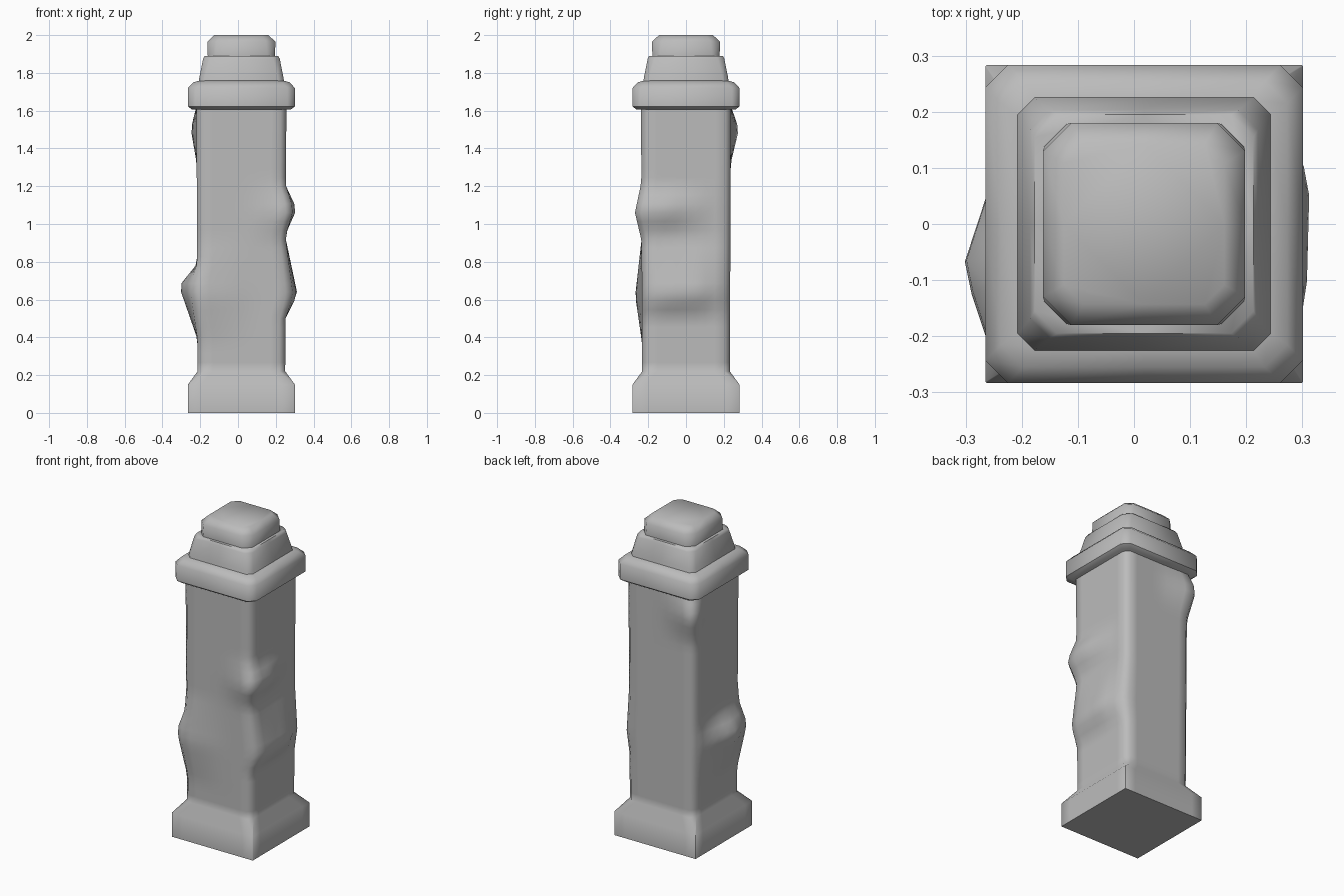
import bpy, bmesh, math
from mathutils import Vector

if "Cube" in bpy.data.objects:
    bpy.data.objects.remove(bpy.data.objects["Cube"], do_unlink=True)

CENTRE_X = 0.018

stone = bpy.data.materials.new("grey stone")
stone.use_nodes = True
stone.diffuse_color = (0.5, 0.5, 0.5, 1)
stone.node_tree.nodes["Principled BSDF"].inputs["Base Color"].default_value = (0.5, 0.5, 0.5, 1)


def section(half, cut, steps):
    """Square outline with cut corners, each side split into steps."""
    points = []
    for quarter in range(4):
        a = quarter * math.pi / 2
        c, s = round(math.cos(a)), round(math.sin(a))
        for i in range(steps + 1):
            t = -(half - cut) + 2 * (half - cut) * i / steps
            points.append((half * c - t * s, half * s + t * c))
    return points


def stack(name, profile, steps=2, angle=50):
    """Loft square sections given as (height, half width, corner cut)."""
    bm = bmesh.new()
    rings = [[bm.verts.new((x + CENTRE_X, y, z)) for x, y in section(half, cut, steps)]
             for z, half, cut in profile]
    for low, high in zip(rings, rings[1:]):
        for i in range(len(low)):
            j = (i + 1) % len(low)
            bm.faces.new((low[i], low[j], high[j], high[i]))
    bm.faces.new(rings[0][::-1])
    bm.faces.new(rings[-1])
    mesh = bpy.data.meshes.new(name)
    bm.to_mesh(mesh)
    bm.free()
    mesh.materials.append(stone)
    obj = bpy.data.objects.new(name, mesh)
    bpy.context.collection.objects.link(obj)
    bpy.ops.object.select_all(action="DESELECT")
    obj.select_set(True)
    bpy.context.view_layer.objects.active = obj
    bpy.ops.object.shade_smooth_by_angle(angle=math.radians(angle))
    return obj


# Plinth flaring into the shaft
levels = 30
shaft = [(0.22 + 1.4 * i / levels, 0.232 + 0.006 * i / levels, 0.03) for i in range(levels + 1)]
column = stack("column", [(0, 0.283, 0.002), (0.15, 0.283, 0.002)] + shaft, steps=8, angle=60)

# Worn swellings: place, push, sideways reach, reach down, reach up
bumps = [
    ((-0.22, -0.06, 0.67), (-0.1, 0, 0), 0.24, 0.28, 0.12),
    ((-0.22, -0.22, 0.62), (0, -0.04, 0), 0.3, 0.25, 0.3),
    ((0.25, -0.12, 0.62), (0.06, 0, 0), 0.25, 0.12, 0.3),
    ((0.25, 0.08, 0.64), (0.05, 0, 0), 0.2, 0.14, 0.28),
    ((0.25, -0.1, 1.08), (0.055, 0, 0), 0.25, 0.13, 0.12),
    ((0.25, -0.24, 1.06), (0.01, -0.04, 0), 0.2, 0.15, 0.16),
    ((-0.2, 0.23, 1.5), (-0.035, 0.045, 0), 0.2, 0.18, 0.13),
]
for v in column.data.vertices:
    if 0.23 < v.co.z < 1.6:
        move = Vector((0, 0, 0))
        for place, push, reach, down, up in bumps:
            d = v.co - Vector(place)
            side = math.hypot(d.x, d.y) / reach
            rise = d.z / up if d.z > 0 else -d.z / down
            move += Vector(push) * max(0, 1 - side) * max(0, 1 - rise)
        v.co += move

# Capital slab with softened rim
stack("capital_slab", [(1.605, 0.26, 0.035), (1.622, 0.283, 0.04), (1.72, 0.283, 0.04),
                       (1.75, 0.255, 0.04), (1.76, 0.22, 0.03)])

# Tapered collar
stack("collar", [(1.74, 0.228, 0.03), (1.78, 0.222, 0.03), (1.875, 0.203, 0.035), (1.89, 0.195, 0.04)])

# Rounded top block
stack("top_block", [(1.885, 0.178, 0.04), (1.965, 0.18, 0.05), (2.0, 0.143, 0.035)])
